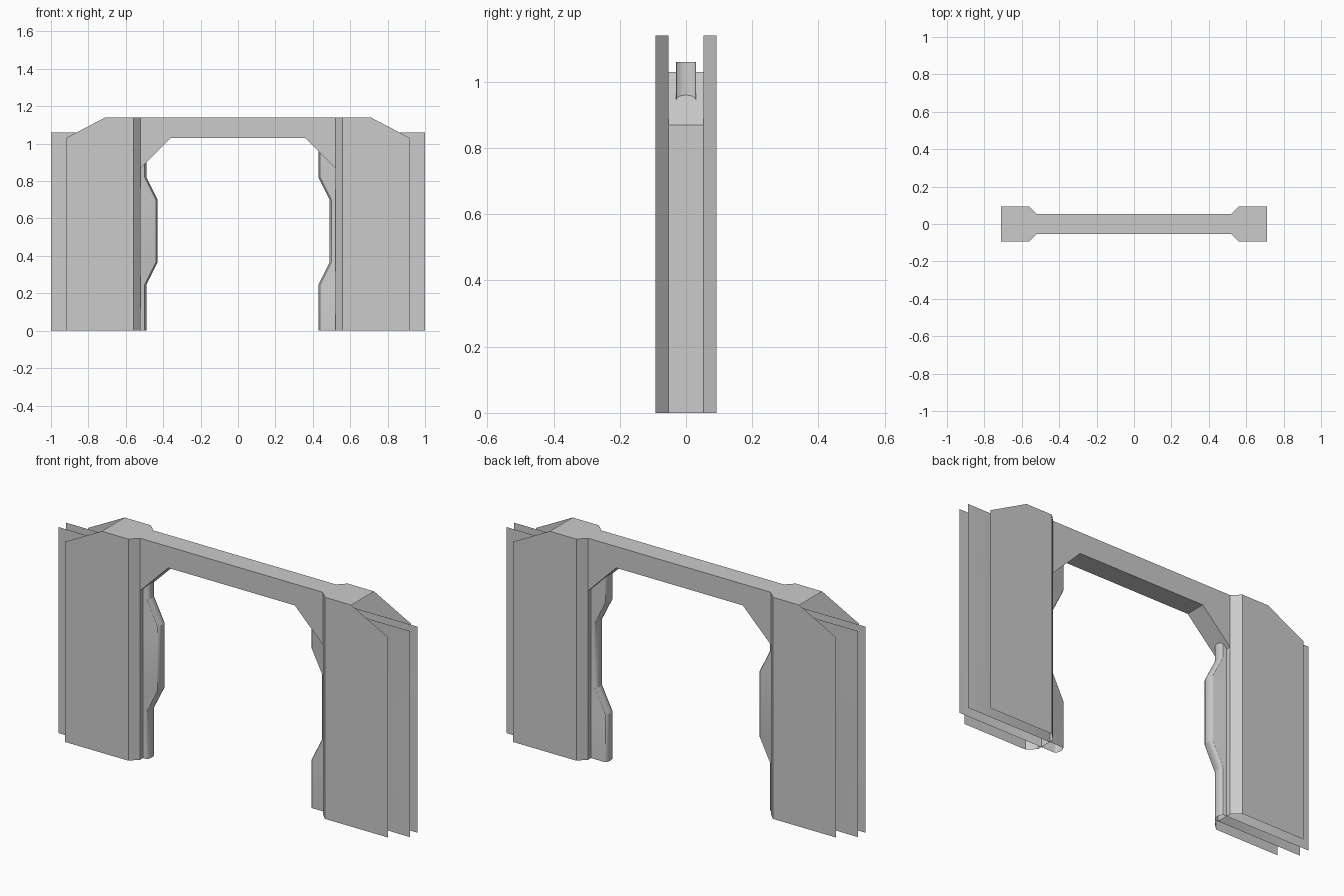
import bpy, bmesh, math

if "Cube" in bpy.data.objects:
    bpy.data.objects.remove(bpy.data.objects["Cube"])

Y_IN, Y_OUT, TOP = 0.053, 0.0925, 1.14


def make_object(name, faces):
    bm = bmesh.new()
    for f in faces:
        bm.faces.new([bm.verts.new(p) for p in f])
    bmesh.ops.remove_doubles(bm, verts=bm.verts, dist=1e-5)
    mesh = bpy.data.meshes.new(name)
    bm.to_mesh(mesh)
    bm.free()
    ob = bpy.data.objects.new(name, mesh)
    bpy.context.collection.objects.link(ob)
    return ob


# Door frame: one open-ended quarter shell, mirrored left-right and front-back
header = [(0, 1.03), (0.36, 1.03), (0.52, 0.87), (0.52, TOP), (0, TOP)]
pillar = [(0.56, 0), (0.92, 0), (0.92, 1.03), (0.71, TOP), (0.56, TOP)]
opening = [(0, 1.03), (0.36, 1.03), (0.52, 0.87), (0.52, 0)]
faces = [
    [(x, -Y_IN, z) for x, z in header],
    [(x, -Y_OUT, z) for x, z in pillar],
    # angled strip between header and pillar
    [(0.52, -Y_IN, 0), (0.56, -Y_OUT, 0), (0.56, -Y_OUT, TOP),
     (0.52, -Y_IN, TOP)],
    # top cap
    [(0, -Y_IN, TOP), (0.52, -Y_IN, TOP), (0.56, -Y_OUT, TOP),
     (0.71, -Y_OUT, TOP), (0.71, 0, TOP), (0, 0, TOP)],
]
# inner lining of the opening
for (xa, za), (xb, zb) in zip(opening, opening[1:]):
    faces.append([(xa, 0, za), (xb, 0, zb), (xb, -Y_IN, zb), (xa, -Y_IN, za)])
frame = make_object("door_frame", faces)
mod = frame.modifiers.new("mirror", 'MIRROR')
mod.use_axis = (True, True, False)


# Sliding door: hollow panel with a rounded, stepped leading edge
def door(name, side, edge, bulge):
    levels = [(0, edge), (0.245, edge), (0.365, bulge), (0.70, bulge),
              (0.82, edge), (1.06, edge)]
    half, depth, steps = 0.03, 0.015, 8
    rings = []
    for z, x in levels:
        ring = [(side, -half, z)]
        for i in range(steps + 1):
            a = math.pi * i / steps
            ring.append((side * (x + depth * (1 - math.sin(a))),
                         -half * math.cos(a), z))
        ring.append((side, half, z))
        rings.append(ring)
    quads = []
    for lo, hi in zip(rings, rings[1:]):
        for i in range(len(lo) - 1):
            q = [lo[i], lo[i + 1], hi[i + 1], hi[i]]
            quads.append(q if side < 0 else q[::-1])
    ob = make_object(name, quads)
    bpy.ops.object.select_all(action='DESELECT')
    ob.select_set(True)
    bpy.context.view_layer.objects.active = ob
    bpy.ops.object.shade_smooth_by_angle(angle=math.radians(25))


door("left_sliding_door", -1, 0.49, 0.43)
door("right_sliding_door", 1, 0.43, 0.49)
